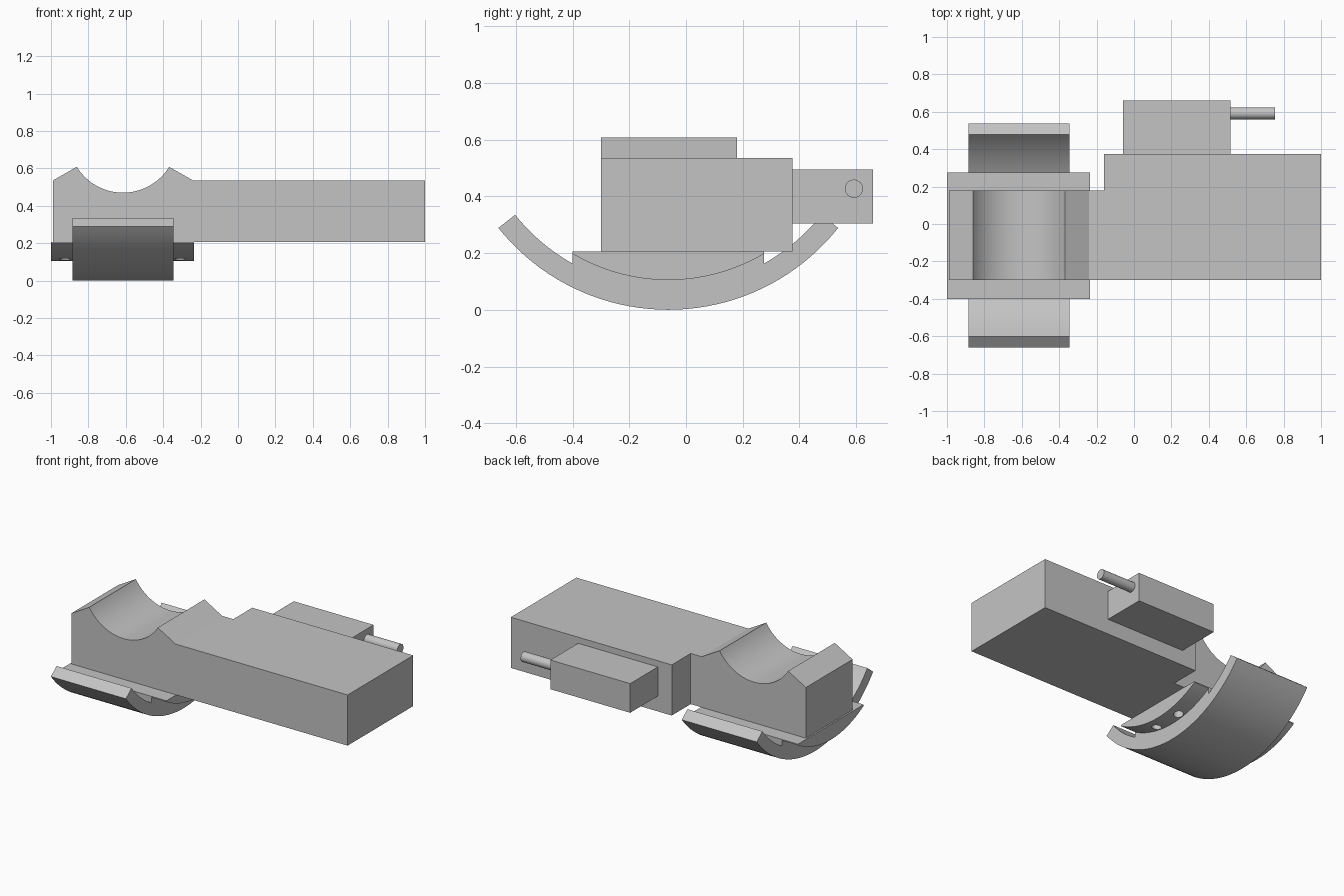
import bpy, bmesh, math
from mathutils import Vector

cube = bpy.data.objects.get("Cube")
if cube:
    bpy.data.objects.remove(cube, do_unlink=True)

grey = bpy.data.materials.new("plain grey")
grey.use_nodes = True
GREY = (0.55, 0.55, 0.55, 1)
grey.diffuse_color = GREY
grey.node_tree.nodes["Principled BSDF"].inputs["Base Color"].default_value = GREY


def prism(name, outline, axis, lo, hi):
    """Extrude a 2D outline along an axis; the outline fills the other two axes in order."""
    def place(p, depth):
        co = list(p)
        co.insert("xyz".index(axis), depth)
        return Vector(co)
    bm = bmesh.new()
    face = bm.faces.new([bm.verts.new(place(p, lo)) for p in outline])
    ext = bmesh.ops.extrude_face_region(bm, geom=[face])
    verts = [v for v in ext["geom"] if isinstance(v, bmesh.types.BMVert)]
    bmesh.ops.translate(bm, verts=verts, vec=place((0, 0), hi - lo))
    bmesh.ops.recalc_face_normals(bm, faces=bm.faces)
    mesh = bpy.data.meshes.new(name)
    bm.to_mesh(mesh)
    bm.free()
    mesh.materials.append(grey)
    obj = bpy.data.objects.new(name, mesh)
    bpy.context.collection.objects.link(obj)
    return obj


def box(name, x, y, z):
    return prism(name, [(x[0], y[0]), (x[1], y[0]), (x[1], y[1]), (x[0], y[1])], "z", *z)


def arc(cx, cy, r, half, steps=40):
    """Bottom arc of a circle from -half to +half sideways."""
    a = math.asin(half / r)
    angles = [-a + 2 * a * i / steps for i in range(steps + 1)]
    return [(cx + r * math.sin(t), cy - r * math.cos(t)) for t in angles]


def circle(cx, cy, r, n=32):
    return [(cx + r * math.cos(math.tau * i / n), cy + r * math.sin(math.tau * i / n))
            for i in range(n)]


def cut(target, cutter):
    mod = target.modifiers.new("cut", "BOOLEAN")
    mod.operation = "DIFFERENCE"
    mod.solver = "EXACT"
    mod.object = cutter
    bpy.context.view_layer.objects.active = target
    bpy.ops.object.modifier_apply(modifier=mod.name)
    bpy.data.objects.remove(cutter, do_unlink=True)


# Main body with a raised round saddle, narrowed at the saddle end
BASE, TOP = 0.205, 0.535
saddle = arc(-0.615, 0.76, 0.29, 0.247)
body = prism("main_body",
             [(-0.99, BASE), (-0.99, TOP)] + saddle + [(-0.24, TOP), (1, TOP), (1, BASE)],
             "y", -0.3, 0.375)
cut(body, box("notch_cutter", (-1.2, -0.16), (0.18, 0.6), (0, 1)))

# Side box with its pin
side_box = box("side_box", (-0.06, 0.515), (0.375, 0.66), (0.305, 0.495))
pin = prism("side_pin", circle(0.592, 0.427, 0.032), "x", 0.515, 0.755)

# Mounting block with a curved underside and four holes
MID, HUB = -0.0625, 0.766
INNER, OUTER, SEAT = 0.691, 0.766, 0.661
HALF = 0.3375
seat = arc(MID, HUB, SEAT, HALF)
block = prism("mounting_block", seat + [(MID + HALF, BASE), (MID - HALF, BASE)],
              "x", -1, -0.235)
for side in (-1, 1):
    for end in (-1, 1):
        hole = circle(-0.6175 + side * 0.307, MID + end * 0.1, 0.03, 24)
        cut(block, prism("hole_cutter", hole, "z", 0, 0.3))

# Curved shoe, thickened up to the block in the middle
inner = arc(MID, HUB, INNER, 0.54)
left_tip = [p for p in inner if p[0] < MID - HALF]
right_tip = [p for p in inner if p[0] > MID + HALF]
step = HUB - math.sqrt(INNER ** 2 - HALF ** 2)
upper = left_tip + [(MID - HALF, step)] + seat + [(MID + HALF, step)] + right_tip
shoe = prism("curved_shoe", arc(MID, HUB, OUTER, 0.599) + upper[::-1], "x", -0.885, -0.345)

# Smooth the curves and keep the corners sharp
for obj in (body, side_box, pin, block, shoe):
    bpy.ops.object.select_all(action="DESELECT")
    obj.select_set(True)
    bpy.context.view_layer.objects.active = obj
    bpy.ops.object.shade_smooth_by_angle(angle=math.radians(25))
